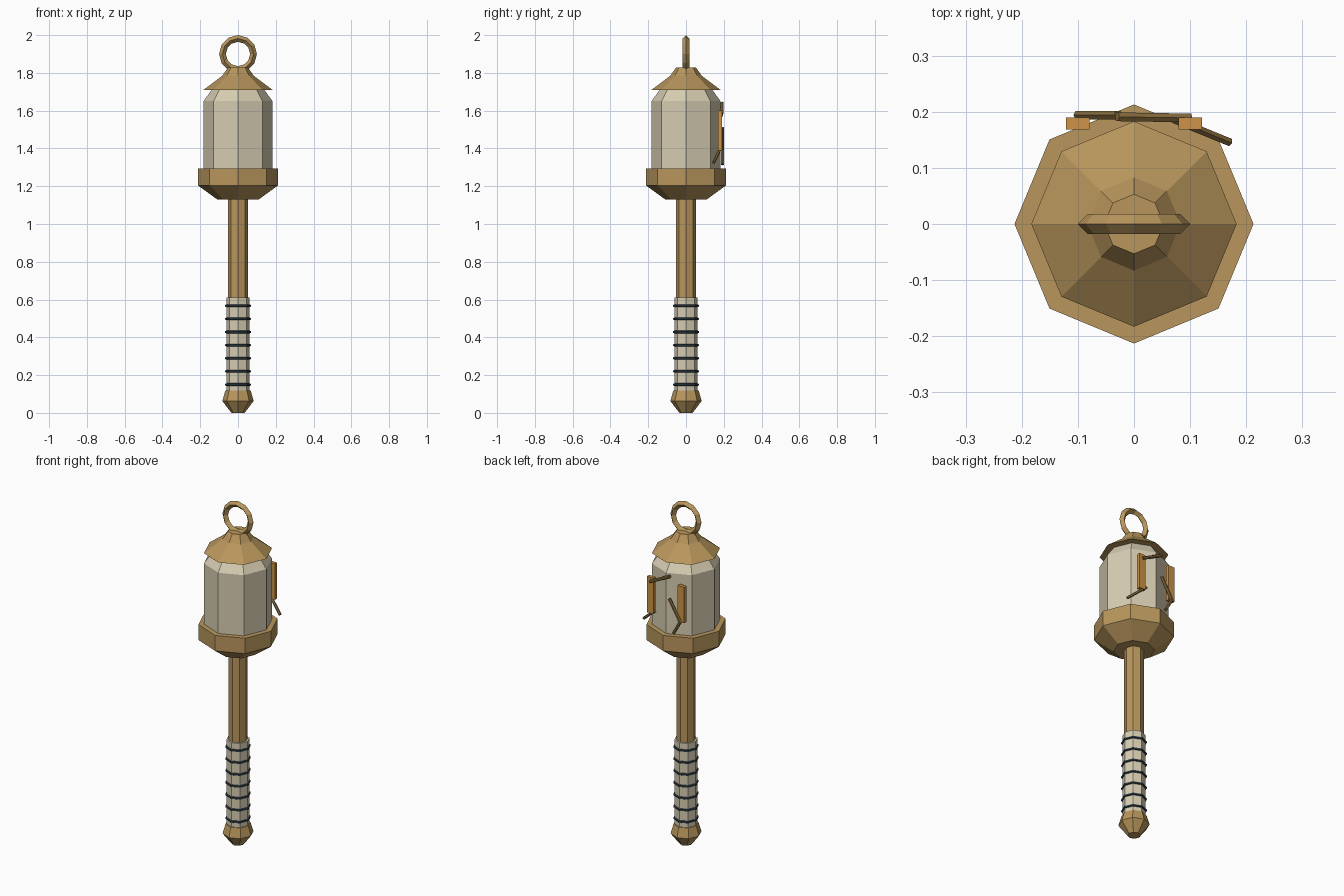
import bpy, bmesh
from math import pi, cos, sin
from mathutils import Vector

if "Cube" in bpy.data.objects:
    bpy.data.objects.remove(bpy.data.objects["Cube"], do_unlink=True)


def material(name, rgb):
    m = bpy.data.materials.new(name)
    m.use_nodes = True
    col = (*rgb, 1)
    m.diffuse_color = col
    bsdf = next(n for n in m.node_tree.nodes if n.type == 'BSDF_PRINCIPLED')
    bsdf.inputs["Base Color"].default_value = col
    return m


gold = material("gold", (0.48, 0.305, 0.107))
ivory = material("ivory", (0.68, 0.61, 0.445))
amber = material("amber", (0.61, 0.296, 0.061))
bronze = material("bronze", (0.262, 0.162, 0.051))
slate = material("dark_slate", (0.03, 0.051, 0.069))


def finish(name, bm, mat):
    bmesh.ops.recalc_face_normals(bm, faces=bm.faces)
    mesh = bpy.data.meshes.new(name)
    bm.to_mesh(mesh)
    bm.free()
    mesh.materials.append(mat)
    ob = bpy.data.objects.new(name, mesh)
    bpy.context.collection.objects.link(ob)
    return ob


def lathe(name, profile, mat, sides=8):
    """Closed turned solid from (radius, height) points, corners on the axes."""
    bm = bmesh.new()
    loops = [[bm.verts.new((r * cos(2 * pi * i / sides), r * sin(2 * pi * i / sides), z))
              for i in range(sides)] for r, z in profile]
    for a, b in zip(loops, loops[1:]):
        for i in range(sides):
            j = (i + 1) % sides
            bm.faces.new((a[i], a[j], b[j], b[i]))
    bm.faces.new(loops[0][::-1])
    bm.faces.new(loops[-1])
    return finish(name, bm, mat)


def rod(name, start, end, radius, mat):
    a, b = Vector(start), Vector(end)
    bm = bmesh.new()
    bmesh.ops.create_cone(bm, cap_ends=True, segments=6, radius1=radius,
                          radius2=radius, depth=(b - a).length)
    ob = finish(name, bm, mat)
    ob.location = (a + b) / 2
    ob.rotation_euler = (b - a).to_track_quat('Z', 'Y').to_euler()


def box(name, centre, size, mat):
    bm = bmesh.new()
    bmesh.ops.create_cube(bm, size=1)
    bmesh.ops.scale(bm, vec=size, verts=bm.verts)
    bmesh.ops.translate(bm, vec=centre, verts=bm.verts)
    finish(name, bm, mat)


# Handle
lathe("pommel", [(0.035, 0), (0.083, 0.063), (0.067, 0.118)], gold)
lathe("grip", [(0.062, 0.115), (0.062, 0.61)], ivory)
lathe("shaft", [(0.052, 0.6), (0.052, 1.14)], gold)
for k in range(7):
    z = 0.15 + 0.0695 * k
    lathe(f"grip_band_{k + 1}", [(0.06, z - 0.008), (0.068, z - 0.004),
                                 (0.068, z + 0.004), (0.06, z + 0.008)], slate)

# Head
lathe("collar", [(0.11, 1.13), (0.213, 1.205), (0.213, 1.295)], gold)
lathe("drum", [(0.183, 1.29), (0.183, 1.65), (0.138, 1.712)], ivory)
lathe("roof", [(0.183, 1.71), (0.083, 1.785), (0.053, 1.828)], gold)

# Hanging ring with a diamond section
bpy.ops.mesh.primitive_torus_add(location=(0, 0, 1.9), rotation=(pi / 2, 0, 0),
                                 major_segments=12, minor_segments=4,
                                 major_radius=0.082, minor_radius=0.018)
ring = bpy.context.object
ring.name = "hanging_ring"
ring.data.materials.append(gold)

# Rear plates with thin jointed rods
for side, x in (("left", 0.1), ("right", -0.1)):
    box(f"{side}_plate", (x, 0.179, 1.495), (0.042, 0.021, 0.21), amber)
rod("left_upper_rod", (0.1, 0.189, 1.575), (-0.03, 0.191, 1.64), 0.009, bronze)
rod("left_lower_rod", (0.07, 0.187, 1.41), (0.17, 0.146, 1.325), 0.008, bronze)
rod("right_upper_rod", (-0.028, 0.194, 1.51), (-0.1, 0.194, 1.39), 0.009, bronze)
rod("right_lower_rod", (-0.1, 0.194, 1.395), (-0.055, 0.194, 1.315), 0.009, bronze)
